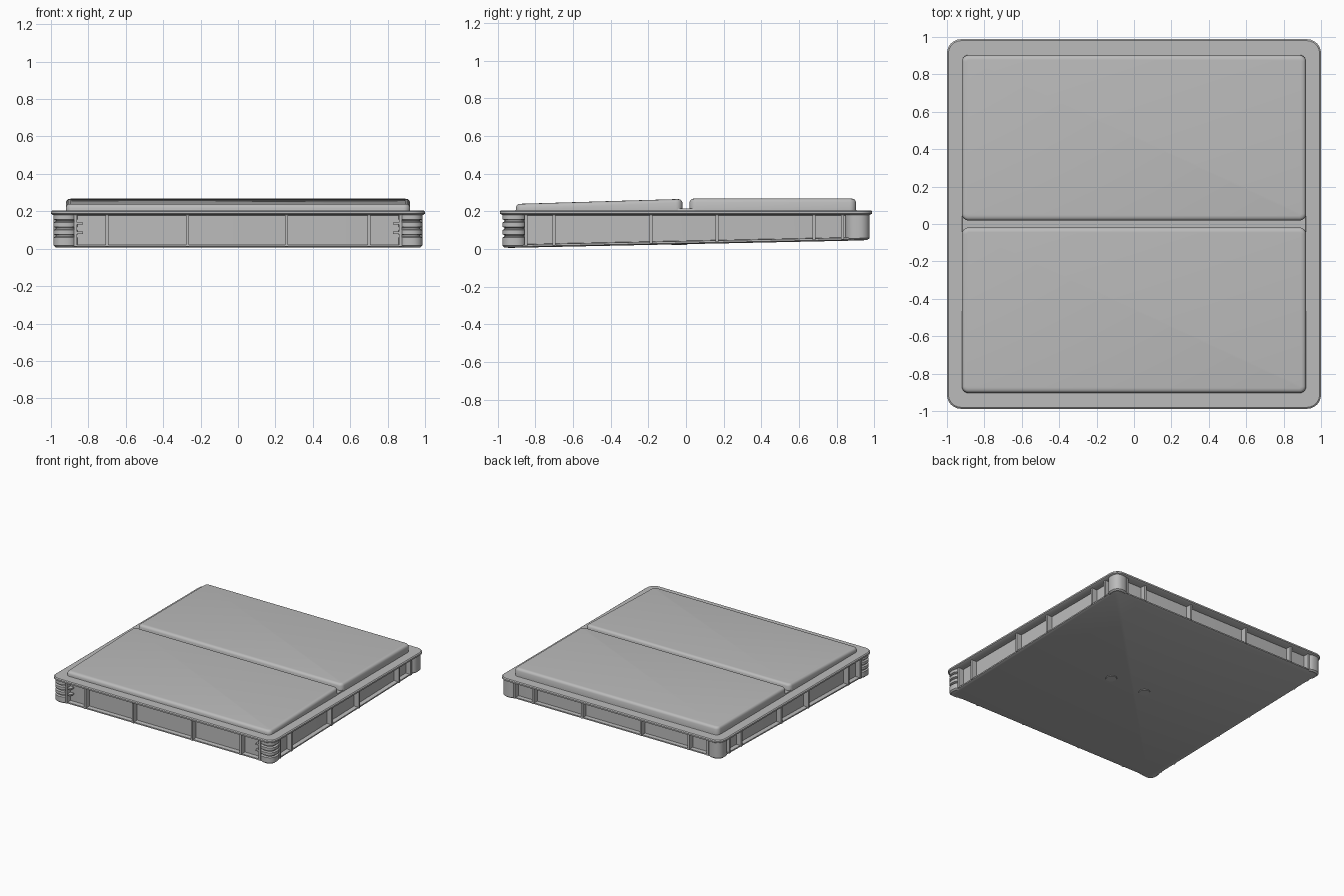
import bpy, bmesh, math
from mathutils import Vector

cube = bpy.data.objects.get("Cube")
if cube:
    bpy.data.objects.remove(cube)


def material(name, value):
    m = bpy.data.materials.new(name)
    m.use_nodes = True
    m.diffuse_color = (value, value, value, 1)
    m.node_tree.nodes["Principled BSDF"].inputs["Base Color"].default_value = m.diffuse_color
    return m


grey = material("plain grey", 0.5)


def floor_z(y):
    """Height of the gently sloping underside."""
    return 0.025 + 0.021 * y


def finish(name, bm):
    bmesh.ops.recalc_face_normals(bm, faces=bm.faces)
    mesh = bpy.data.meshes.new(name)
    bm.to_mesh(mesh)
    bm.free()
    mesh.materials.append(grey)
    ob = bpy.data.objects.new(name, mesh)
    bpy.context.collection.objects.link(ob)
    bpy.ops.object.select_all(action="DESELECT")
    ob.select_set(True)
    bpy.context.view_layer.objects.active = ob
    bpy.ops.object.shade_smooth_by_angle(angle=math.radians(35))
    return ob


def outline(cx, cy, hx, hy, r, steps=6):
    """Rounded rectangle as a list of x, y pairs."""
    pts = []
    for q, (sx, sy) in enumerate([(1, 1), (-1, 1), (-1, -1), (1, -1)]):
        for i in range(steps + 1):
            a = math.pi / 2 * (q + i / steps)
            pts.append((cx + sx * (hx - r) + r * math.cos(a),
                        cy + sy * (hy - r) + r * math.sin(a)))
    return pts


def loft(name, cx, cy, hx, hy, r, rings):
    """Stack rounded rectangles; each ring is an inset and a height rule."""
    bm = bmesh.new()
    loops = []
    for inset, height in rings:
        pts = outline(cx, cy, hx - inset, hy - inset, max(r - inset, 0.012))
        loops.append([bm.verts.new((x, y, height(y))) for x, y in pts])
    for a, b in zip(loops, loops[1:]):
        for i in range(len(a)):
            j = (i + 1) % len(a)
            bm.faces.new((a[i], a[j], b[j], b[i]))
    bm.faces.new(loops[0][::-1])
    bm.faces.new(loops[-1])
    return finish(name, bm)


def flat(z):
    return lambda y: z


def above_floor(d):
    return lambda y: floor_z(y) + d


# Tray: bottom lip, recessed wall and overhanging flange in one shell
tray = loft("tray", 0, 0, 1.0, 0.988, 0.075, [
    (0.045, above_floor(0)), (0.03, above_floor(0.006)),
    (0.03, above_floor(0.016)), (0.065, above_floor(0.018)),
    (0.065, flat(0.178)), (0.012, flat(0.18)), (0, flat(0.187)),
    (0, flat(0.199)), (0.008, flat(0.205))])

# Raised step under both pads
loft("pad_step", 0, 0, 0.92, 0.905, 0.035, [(0, flat(0.2)), (0.003, flat(0.214))])


# Two cushioned top pads, the front one sloping down to the front
def front_top(y):
    return 0.265 + 0.03 * (y + 0.02)


def pad(name, cy, top):
    loft(name, 0.0, cy, 0.92, 0.442, 0.035, [
        (0, flat(0.204)), (0, lambda y: top(y) - 0.018),
        (0.005, lambda y: top(y) - 0.008), (0.012, lambda y: top(y) - 0.002),
        (0.025, top)])


pad("front_pad", -0.461, front_top)
pad("back_pad", 0.461, flat(0.267))


# Upright ribs around the wall
def box(name, x0, x1, y0, y1, top=0.182):
    bm = bmesh.new()
    bmesh.ops.create_cube(bm, size=1)
    for v in bm.verts:
        y = y1 if v.co.y > 0 else y0
        v.co = Vector((x1 if v.co.x > 0 else x0, y,
                       top if v.co.z > 0 else floor_z(y) + 0.008))
    return finish(name, bm)


half = 0.008
for x in (-0.87, -0.7, -0.27, 0.26, 0.7, 0.87):
    for side, name in ((-1, "front_rib"), (1, "back_rib")):
        ys = sorted((side * 0.9, side * 0.966))
        box(name, x - half, x + half, *ys)
for y in (-0.85, -0.7, -0.185, 0.165, 0.68, 0.83):
    for side, name in ((-1, "right_rib"), (1, "left_rib")):
        xs = sorted((side * 0.9, side * 0.978))
        box(name, *xs, y - half, y + half)

# Small cross bars beside the front corners
for side in (-1, 1):
    xs = sorted((side * 0.83, side * 0.9))
    for z in (0.085, 0.135):
        bm = bmesh.new()
        bmesh.ops.create_cube(bm, size=1)
        for v in bm.verts:
            v.co = Vector((xs[v.co.x > 0], -0.96 if v.co.y < 0 else -0.9,
                           z + v.co.z * 0.012))
        finish("corner_cross_bar", bm)

# Rounded corner posts, ridged at the front
for sx in (-1, 1):
    for sy in (-1, 1):
        rings = [(0.012, above_floor(0.002)), (0, above_floor(0.012))]
        if sy < 0:
            for z in (0.06, 0.1, 0.14):
                rings += [(0, flat(z)), (0.014, flat(z + 0.005)),
                          (0.014, flat(z + 0.012)), (0, flat(z + 0.017))]
        rings.append((0, flat(0.184)))
        loft("corner_post", sx * 0.923, sy * 0.911, 0.064, 0.064, 0.055, rings)

# Two round studs set flush in the underside
for x in (-0.13, 0.19):
    bm = bmesh.new()
    bmesh.ops.create_cone(bm, cap_ends=True, segments=24, radius1=0.04,
                          radius2=0.045, depth=0.008)
    for v in bm.verts:
        v.co += Vector((x, -0.035, 0))
        v.co.z += floor_z(v.co.y)
    finish("underside_stud", bm)
